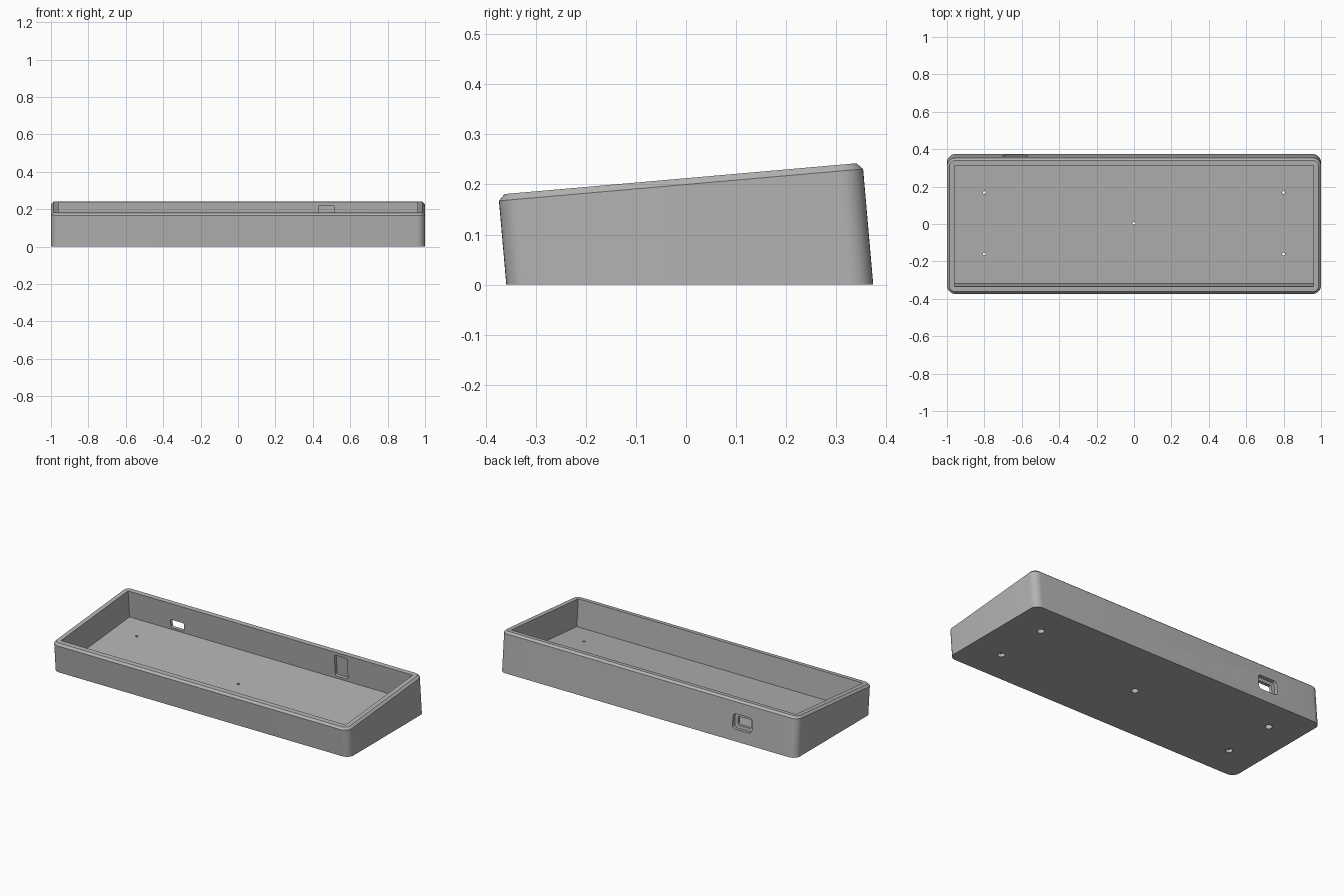
import bpy, bmesh
from math import radians, cos, sin, pi
from mathutils import Matrix, Vector

cube = bpy.data.objects.get("Cube")
if cube:
    bpy.data.objects.remove(cube, do_unlink=True)

# The case is designed level, with its rim at z = 0, then tilted and cut flat
TILT = Matrix.Translation((0, -0.011, 0.2115)) @ Matrix.Rotation(radians(5), 4, 'X')
FLOOR = -0.165

grey = bpy.data.materials.new("matte_grey")
grey.use_nodes = True
grey.diffuse_color = (0.45, 0.45, 0.45, 1)
grey.node_tree.nodes["Principled BSDF"].inputs["Base Color"].default_value = (0.45, 0.45, 0.45, 1)


def rounded_rect(hx, hy, r, steps=8):
    """Counter-clockwise outline with rounded corners."""
    pts = []
    for q, (sx, sy) in enumerate([(1, 1), (-1, 1), (-1, -1), (1, -1)]):
        for i in range(steps + 1):
            a = (q + i / steps) * pi / 2
            pts.append((sx * (hx - r) + r * cos(a), sy * (hy - r) + r * sin(a)))
    return pts


def loft(name, rings, place=Matrix(), flat_base=False):
    """Solid through stacked outlines; rings is a list of (outline, z)."""
    bm = bmesh.new()
    loops = [[bm.verts.new((x, y, z)) for x, y in pts] for pts, z in rings]
    for low, high in zip(loops, loops[1:]):
        n = len(low)
        for i in range(n):
            j = (i + 1) % n
            bm.faces.new((low[i], low[j], high[j], high[i]))
    bm.faces.new(loops[0][::-1])
    bm.faces.new(loops[-1])
    bm.transform(TILT @ place)
    if flat_base:
        geom = bm.verts[:] + bm.edges[:] + bm.faces[:]
        cut = bmesh.ops.bisect_plane(bm, geom=geom, plane_co=(0, 0, 0),
                                     plane_no=(0, 0, 1), clear_inner=True)
        rim = [e for e in cut["geom_cut"] if isinstance(e, bmesh.types.BMEdge)]
        bmesh.ops.contextual_create(bm, geom=rim)
    bmesh.ops.recalc_face_normals(bm, faces=bm.faces)
    mesh = bpy.data.meshes.new(name)
    bm.to_mesh(mesh)
    bm.free()
    mesh.materials.append(grey)
    ob = bpy.data.objects.new(name, mesh)
    bpy.context.collection.objects.link(ob)
    return ob


def carve(target, cutter):
    cutter.hide_render = True
    mod = target.modifiers.new("cut", 'BOOLEAN')
    mod.operation = 'DIFFERENCE'
    mod.solver = 'EXACT'
    mod.object = cutter
    bpy.context.view_layer.objects.active = target
    bpy.ops.object.modifier_apply(modifier=mod.name)
    bpy.data.objects.remove(cutter, do_unlink=True)


def wall_cut(name, x, z, width, height, r, y0, y1):
    """Rounded slot running through the back wall from y0 to y1."""
    place = Matrix.Translation((x, 0, z)) @ Matrix.Rotation(radians(-90), 4, 'X')
    outline = rounded_rect(width / 2, height / 2, r)
    carve(case, loft(name, [(outline, y0), (outline, y1)], place))


def bore(name, x, y, r, z0, z1):
    circle = [(r * cos(i * pi / 12), r * sin(i * pi / 12)) for i in range(24)]
    carve(case, loft(name, [(circle, z0), (circle, z1)], Matrix.Translation((x, y, 0))))


# Outer shell with rounded corners and chamfered rim
body = rounded_rect(1, 0.365, 0.045)
top = rounded_rect(0.9875, 0.3525, 0.0325)
case = loft("tray_case", [(body, -0.5), (body, -0.0125), (top, 0)], flat_base=True)

# Inner cavity
cavity = [(0.96, 0.324), (-0.96, 0.324), (-0.96, -0.324), (0.96, -0.324)]
carve(case, loft("cavity_cutter", [(cavity, FLOOR), (cavity, 0.1)]))

# Cable port: outer recess and through slot
wall_cut("port_recess", -0.635, -0.128, 0.13, 0.09, 0.02, 0.343, 0.45)
wall_cut("port_slot", -0.635, -0.128, 0.09, 0.05, 0.008, 0.28, 0.40)

# Blind pocket inside the back wall
wall_cut("inner_pocket", 0.472, -0.085, 0.085, 0.13, 0.01, 0.28, 0.342)

# Screw holes with wide bores from below
for hx, hy in [(0, 0), (0.8, 0.165), (-0.8, 0.165), (0.8, -0.165), (-0.8, -0.165)]:
    bore("screw_hole", hx, hy, 0.008, -0.4, FLOOR + 0.02)
    bore("screw_bore", hx, hy, 0.02, -0.4, FLOOR - 0.012)

bpy.ops.object.select_all(action='DESELECT')
case.select_set(True)
bpy.context.view_layer.objects.active = case
bpy.ops.object.shade_smooth_by_angle(angle=radians(30))
